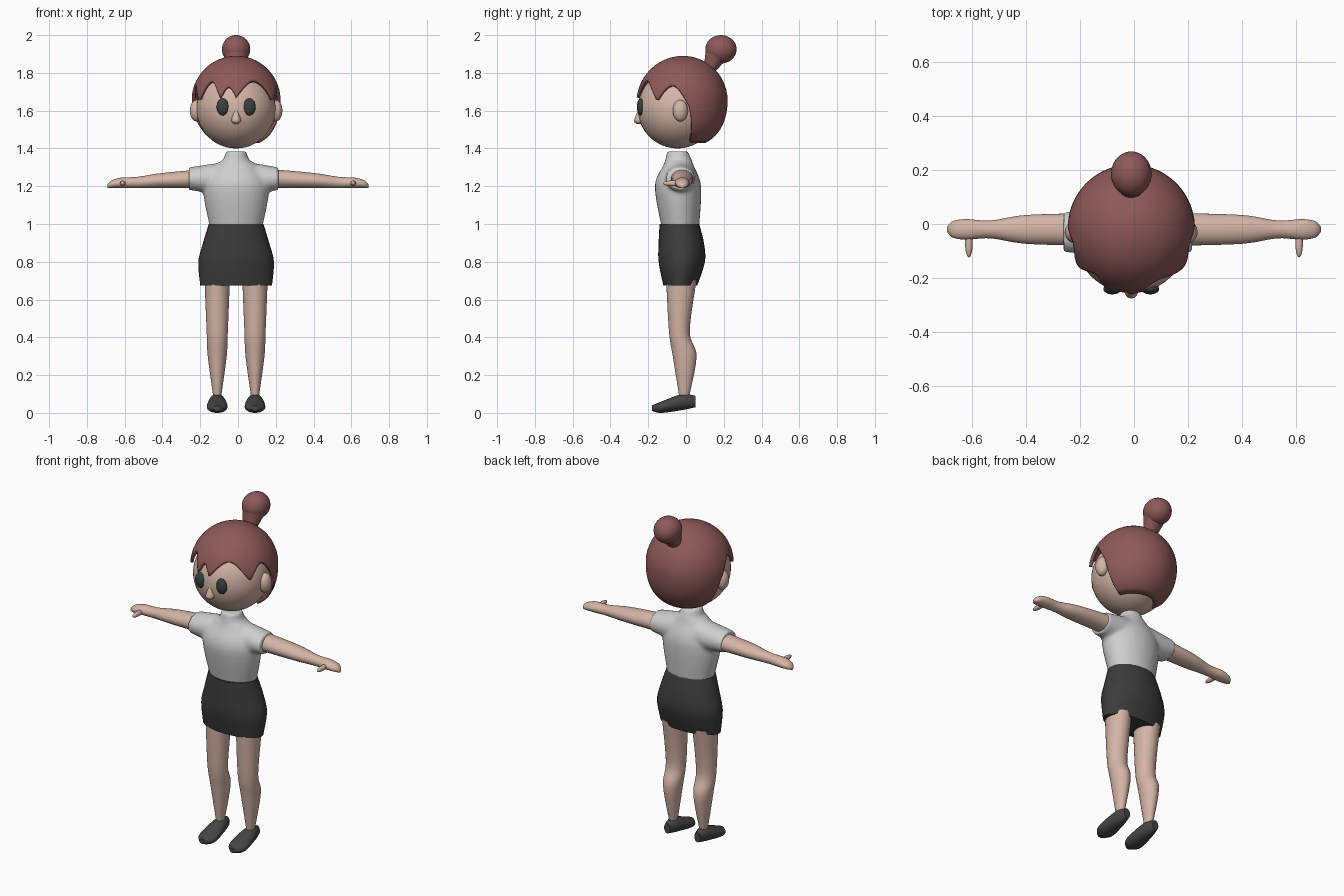
import bpy, bmesh
from math import sin, cos, acos, pi, radians
from mathutils import Vector

if "Cube" in bpy.data.objects:
    bpy.data.objects.remove(bpy.data.objects["Cube"])


def material(name, red, green, blue):
    mat = bpy.data.materials.new(name)
    mat.use_nodes = True
    mat.diffuse_color = (red, green, blue, 1)
    bsdf = mat.node_tree.nodes["Principled BSDF"]
    bsdf.inputs["Base Color"].default_value = (red, green, blue, 1)
    return mat


SKIN = material("skin", .66, .46, .38)
HAIR = material("auburn hair", .27, .1, .1)
SHIRT = material("light grey shirt", .62, .62, .62)
SKIRT = material("charcoal skirt", .045, .045, .045)
SHOE = material("dark grey shoe", .06, .06, .06)
EYE = material("dark eye", .04, .05, .05)
MIDDLE = -.01  # body centre line
SIDES = {"right": -1, "left": 1}


def finish(bm, name, mat):
    bmesh.ops.recalc_face_normals(bm, faces=bm.faces)
    mesh = bpy.data.meshes.new(name)
    bm.to_mesh(mesh)
    bm.free()
    mesh.materials.append(mat)
    ob = bpy.data.objects.new(name, mesh)
    bpy.context.collection.objects.link(ob)
    bpy.ops.object.select_all(action="DESELECT")
    ob.select_set(True)
    bpy.context.view_layer.objects.active = ob
    bpy.ops.object.shade_smooth_by_angle(angle=radians(50))
    return ob


def smooth_rows(rows, steps=6):
    """Catmull-Rom interpolation between cross-sections."""
    rows = [Vector(row) for row in rows]
    padded = [rows[0]] + rows + [rows[-1]]
    result = []
    for before, start, end, after in zip(padded, padded[1:], padded[2:], padded[3:]):
        leave, arrive = (end - before) / 2, (after - start) / 2
        for step in range(steps):
            t = step / steps
            blend = t * t * (3 - 2 * t)
            result.append(start.lerp(end, blend) + leave * t * (1 - t) ** 2
                          - arrive * t * t * (1 - t))
    return result + [rows[-1]]


def add_loft(bm, axis, middle, rows, sides=32):
    """Elliptical sections: position, half width about the middle, low and high edge."""
    rings = []
    for position, half, low, high in smooth_rows(rows):
        ring = []
        for k in range(sides):
            angle = 2 * pi * k / sides
            u = middle + half * cos(angle)
            v = (low + high) / 2 + (high - low) / 2 * sin(angle)
            point = {"x": (position, u, v), "y": (u, position, v), "z": (u, v, position)}[axis]
            ring.append(bm.verts.new(point))
        rings.append(ring)
    for lower, upper in zip(rings, rings[1:]):
        for k in range(sides):
            bm.faces.new((lower[k - 1], lower[k], upper[k], upper[k - 1]))
    bm.faces.new(rings[0])
    bm.faces.new(rings[-1])


def loft(name, mat, axis, middle, rows):
    bm = bmesh.new()
    add_loft(bm, axis, middle, rows)
    return finish(bm, name, mat)


def ball(name, mat, centre, size):
    bm = bmesh.new()
    bmesh.ops.create_uvsphere(bm, u_segments=40, v_segments=24, radius=1)
    bmesh.ops.scale(bm, vec=size, verts=bm.verts)
    bmesh.ops.translate(bm, vec=centre, verts=bm.verts)
    return finish(bm, name, mat)


# Head and face
ball("head", SKIN, (MIDDLE, -.045, 1.61), (.21, .21, .21))
for side, sign in SIDES.items():
    ball(side + "_ear", SKIN, (MIDDLE + sign * .21, -.03, 1.6), (.035, .04, .057))
    ball(side + "_eye", EYE, (MIDDLE + sign * .07, -.24, 1.62), (.033, .02, .045))
loft("nose", SKIN, "z", MIDDLE, [
    (1.61, .005, -.25, -.24), (1.55, .025, -.275, -.22), (1.53, .01, -.26, -.23)])

# Hair cap: fringe lobes hang at these angles from the front, with arches between
LOBES = (-97, -55, -20, 0, 55, 97)


def ease(t):
    t = min(max(t, 0), 1)
    return t * t * (3 - 2 * t)


def hairline(degrees):
    height = 1.63 + .04 * cos(radians(degrees))
    for start, end in zip(LOBES, LOBES[1:]):
        if start <= degrees <= end:
            span = end - start
            return height + min(.1, span * .003) * sin(pi * (degrees - start) / span)
    drop = ease((abs(degrees) - LOBES[-1]) / 10)
    return height + (1.43 - height) * drop


COLUMNS, ROWS = 180, 20
HAIR_CENTRE = Vector((MIDDLE, -.015, 1.655))
bm = bmesh.new()
crown = bm.verts.new(HAIR_CENTRE + Vector((0, 0, .235)))
strands = []
for column in range(COLUMNS):
    degrees = 360 * column / COLUMNS - 180
    around = radians(degrees)
    limit = acos((hairline(degrees) - HAIR_CENTRE.z) / .255)
    strand = []
    for row in range(1, ROWS + 1):
        down = limit * row / ROWS
        low = ease(down - pi / 2)  # fuller towards the nape
        flare = max(0, cos(around)) * (down / pi) ** 2  # fringe stands off the face
        radius = .235 + .02 * low + .05 * flare
        offset = Vector((sin(down) * sin(around), -sin(down) * cos(around), cos(down)))
        strand.append(bm.verts.new(HAIR_CENTRE + offset * radius + Vector((.01 * low, 0, 0))))
    strands.append(strand)
for column in range(COLUMNS):
    here, beside = strands[column - 1], strands[column]
    bm.faces.new((crown, here[0], beside[0]))
    for row in range(1, ROWS):
        bm.faces.new((here[row - 1], here[row], beside[row], beside[row - 1]))
hair = finish(bm, "hair", HAIR)
shell = hair.modifiers.new("thickness", "SOLIDIFY")
shell.thickness = .018
shell.offset = -1

# Hair bun on a tapered base
ball("hair_bun", HAIR, (MIDDLE, .185, 1.925), (.075, .083, .075))
loft("hair_bun_base", HAIR, "z", MIDDLE, [(1.8, .035, .09, .15), (1.92, .07, .105, .255)])

# Shirt: body, collar and sleeves fused into one surface
bm = bmesh.new()
add_loft(bm, "z", MIDDLE, [
    (.985, .14, -.13, .07), (1.2, .175, -.165, .08), (1.31, .11, -.12, .04),
    (1.34, .07, -.11, .03), (1.385, .055, -.1, .01)])
add_loft(bm, "x", -.03, [
    (-.26, .075, 1.18, 1.3), (MIDDLE, .085, 1.15, 1.33), (.215, .075, 1.18, 1.3)])
shirt = finish(bm, "shirt", SHIRT)
fuse = shirt.modifiers.new("fuse", "REMESH")
fuse.mode = "VOXEL"
fuse.voxel_size = .01
fuse.use_smooth_shade = True
soften = shirt.modifiers.new("soften", "SMOOTH")
soften.iterations = 6

# Skirt
loft("skirt", SKIRT, "z", MIDDLE, [
    (.675, .19, -.12, .06), (.8, .2, -.145, .1), (.9, .175, -.145, .095), (1, .145, -.14, .07)])

# Arms, hands, legs and shoes, one set per side
ARM_BASE = 1.19
ARM = [(.18, .06, .1), (.4, .053, .08), (.53, .033, .06), (.62, .038, .055),
       (.67, .03, .04), (.69, .01, .02)]
LEG = [(.08, .02, -.035, .015), (.3, .05, -.07, .056), (.43, .056, -.09, .02),
       (.7, .067, -.105, .055)]
FOOT = [(-.18, .02, .01, .04), (-.13, .054, 0, .06), (-.02, .043, .015, .1), (.05, .02, .03, .09)]
for side, sign in SIDES.items():
    loft(side + "_arm", SKIN, "x", -.02, [
        (reach * sign, half, ARM_BASE, ARM_BASE + thick) for reach, half, thick in ARM])
    ball(side + "_thumb", SKIN, (sign * .61, -.07, 1.215), (.014, .053, .015))
    hip = MIDDLE + sign * .1
    loft(side + "_leg", SKIN, "z", hip, LEG)
    loft(side + "_shoe", SHOE, "y", hip, FOOT)
